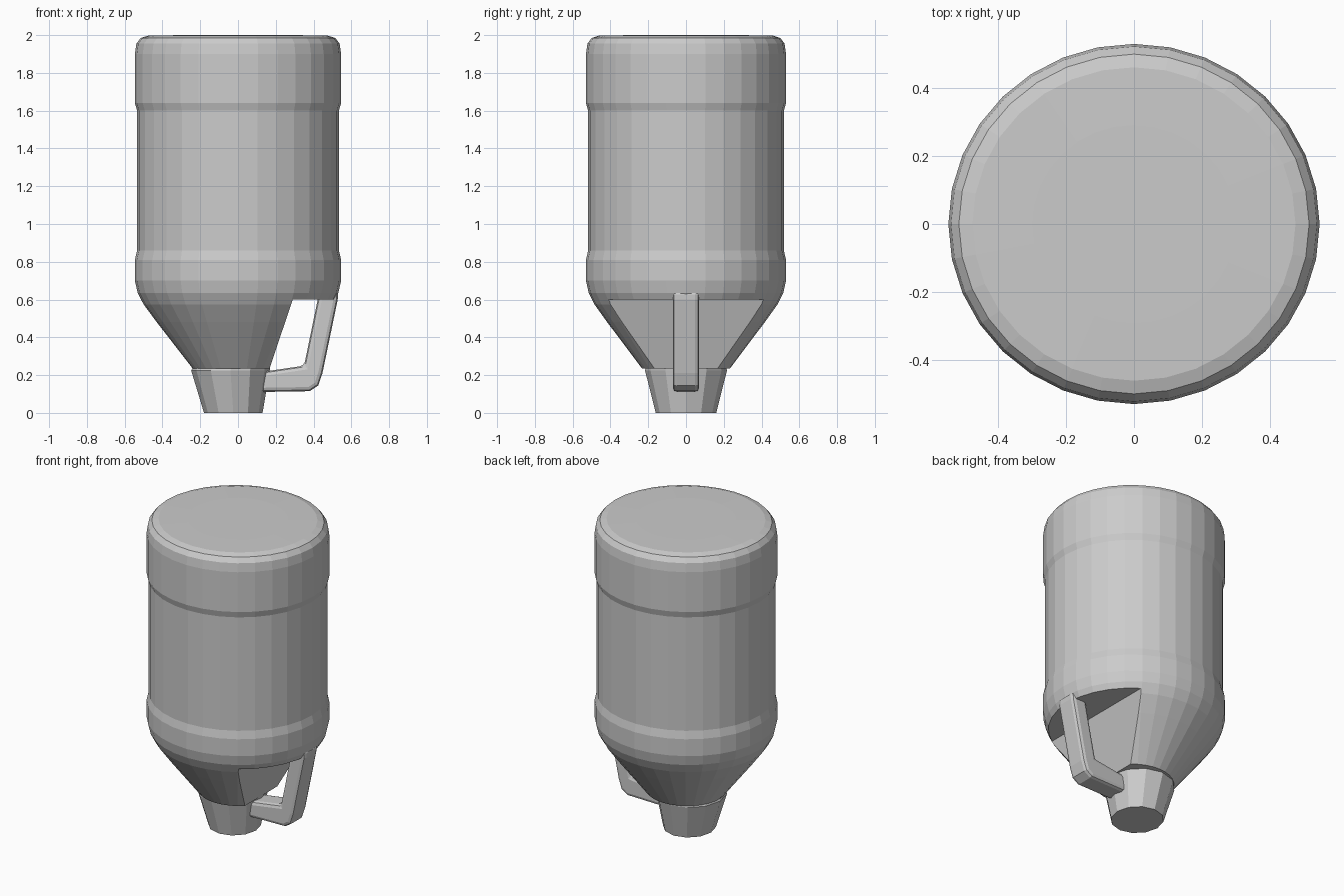
import bpy, bmesh, math

if "Cube" in bpy.data.objects:
    bpy.data.objects.remove(bpy.data.objects["Cube"])


def add_object(name, bm):
    bmesh.ops.recalc_face_normals(bm, faces=bm.faces)
    mesh = bpy.data.meshes.new(name)
    bm.to_mesh(mesh)
    bm.free()
    obj = bpy.data.objects.new(name, mesh)
    bpy.context.collection.objects.link(obj)
    return obj


def lathe(name, profile, sides):
    # each profile row: x radius, y radius, z, x centre
    bm = bmesh.new()
    rings = []
    for rx, ry, z, cx in profile:
        rings.append([bm.verts.new((cx + rx * math.cos(2 * math.pi * i / sides),
                                    ry * math.sin(2 * math.pi * i / sides), z))
                      for i in range(sides)])
    for a, b in zip(rings, rings[1:]):
        for i in range(sides):
            j = (i + 1) % sides
            bm.faces.new((a[i], a[j], b[j], b[i]))
    bm.faces.new(rings[0][::-1])
    bm.faces.new(rings[-1])
    return add_object(name, bm)


def prism(name, outline, half):
    # xz outline extruded along y
    bm = bmesh.new()
    front = bm.faces.new([bm.verts.new((x, -half, z)) for x, z in outline])
    new = bmesh.ops.extrude_face_region(bm, geom=[front])["geom"]
    bmesh.ops.translate(bm, vec=(0, 2 * half, 0),
                        verts=[v for v in new if isinstance(v, bmesh.types.BMVert)])
    return add_object(name, bm)


def apply_modifier(obj, mod):
    bpy.context.view_layer.objects.active = obj
    bpy.ops.object.modifier_apply(modifier=mod.name)


# Body: shoulder cone, lower band, slim waist, upper band, rounded flat end
rz = [(0.24, 0.235), (0.43, 0.48), (0.50, 0.575), (0.531, 0.635), (0.546, 0.70),
      (0.546, 0.81), (0.534, 0.86), (0.534, 1.60), (0.546, 1.64), (0.546, 1.90),
      (0.538, 1.955), (0.515, 1.985), (0.475, 1.997), (0.30, 2.0)]
body = lathe("bottle_body", [(r, r * 0.97, z, 0) for r, z in rz], 32)

# Recess in the shoulder behind the handle
cutter = prism("recess_cutter", [(0.29, 0.6), (0.9, 0.6), (0.9, 0.2), (0.155, 0.2)], 0.9)
cutter.hide_render = True
cut = body.modifiers.new("recess", 'BOOLEAN')
cut.object = cutter
cut.operation = 'DIFFERENCE'
cut.solver = 'EXACT'
apply_modifier(body, cut)
bpy.data.objects.remove(cutter)

# Neck with a wider collar end
lathe("neck", [(0.155, 0.16, 0, -0.025), (0.208, 0.217, 0.225, -0.04),
               (0.205, 0.213, 0.24, -0.035)], 12)

# Bent handle from the recess ledge to the neck
handle = prism("handle", [(0.432, 0.65), (0.35, 0.25), (0.08, 0.21), (0.08, 0.11),
                          (0.38, 0.115), (0.425, 0.145), (0.447, 0.21), (0.528, 0.6), (0.53, 0.65)], 0.07)
bevel = handle.modifiers.new("soft_edges", 'BEVEL')
bevel.width = 0.022
bevel.segments = 2
bevel.limit_method = 'ANGLE'
bevel.angle_limit = math.radians(60)
apply_modifier(handle, bevel)
